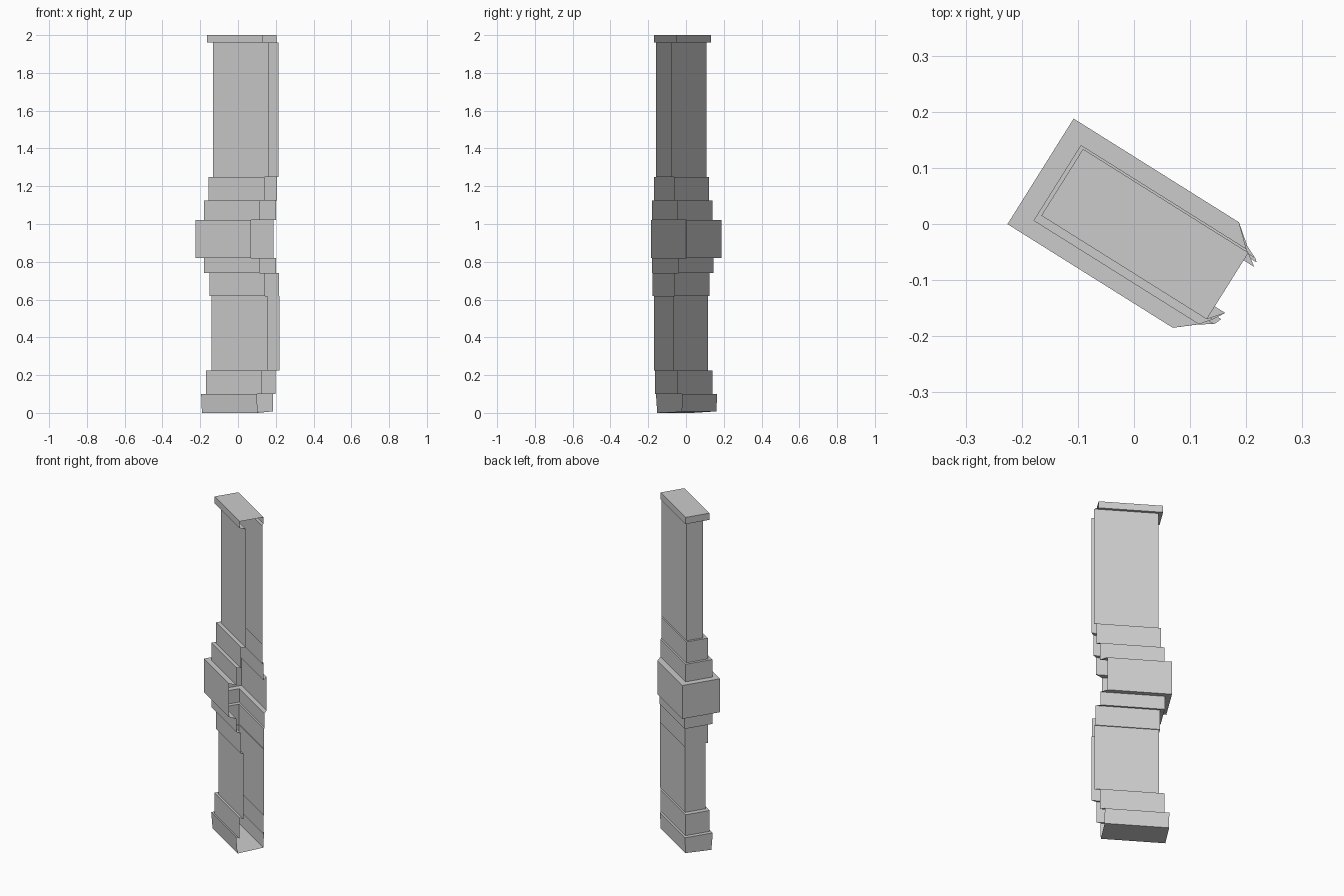
import bpy, bmesh
from mathutils import Vector

if "Cube" in bpy.data.objects:
    bpy.data.objects.remove(bpy.data.objects["Cube"])

# Plan axes: U runs towards the open end, V towards the back wall
U = Vector((0.847, -0.531, 0))
V = Vector((0.531, 0.847, 0))
LENGTH = 0.348

# Stepped tiers: z bottom, z top, open-end position, front wall, back wall
TIERS = [
    (0.00, 0.10, 0.169, -0.082, 0.081),
    (0.10, 0.225, 0.193, -0.073, 0.068),
    (0.225, 0.62, 0.222, -0.061, 0.058),
    (0.62, 0.74, 0.216, -0.075, 0.063),
    (0.74, 0.82, 0.192, -0.091, 0.074),
    (0.82, 1.02, 0.157, -0.120, 0.102),
    (1.02, 1.125, 0.193, -0.090, 0.069),
    (1.125, 1.25, 0.209, -0.070, 0.057),
    (1.25, 1.96, 0.222, -0.048, 0.049),
    (1.96, 2.00, 0.200, -0.075, 0.065),
]

bm = bmesh.new()


def ring(z, end, front, back, back_lift=0.0):
    """Three-sided outline: front wall, closed end, back wall."""
    start = end - LENGTH
    pts = [(end, front, 0), (start, front, 0),
           (start, back, back_lift), (end, back, back_lift)]
    return [bm.verts.new(U * u + V * v + Vector((0, 0, z + dz)))
            for u, v, dz in pts]


# Walls and ledges, lofted as one open-ended sheet
rings = []
for i, (z0, z1, end, front, back) in enumerate(TIERS):
    if i == 0:
        rings.append(ring(z0, end, front + 0.008, back - 0.002, 0.008))
    else:
        rings.append(ring(z0, end, front, back))
    rings.append(ring(z1, end, front, back))
for lo, hi in zip(rings, rings[1:]):
    for i in range(3):
        bm.faces.new((lo[i], hi[i], hi[i + 1], lo[i + 1]))

# Floor and top plate
bm.faces.new(rings[0])
bm.faces.new(rings[-1][::-1])

mesh = bpy.data.meshes.new("stepped_pilaster")
bm.to_mesh(mesh)
bm.free()
obj = bpy.data.objects.new("stepped_pilaster", mesh)
bpy.context.collection.objects.link(obj)
